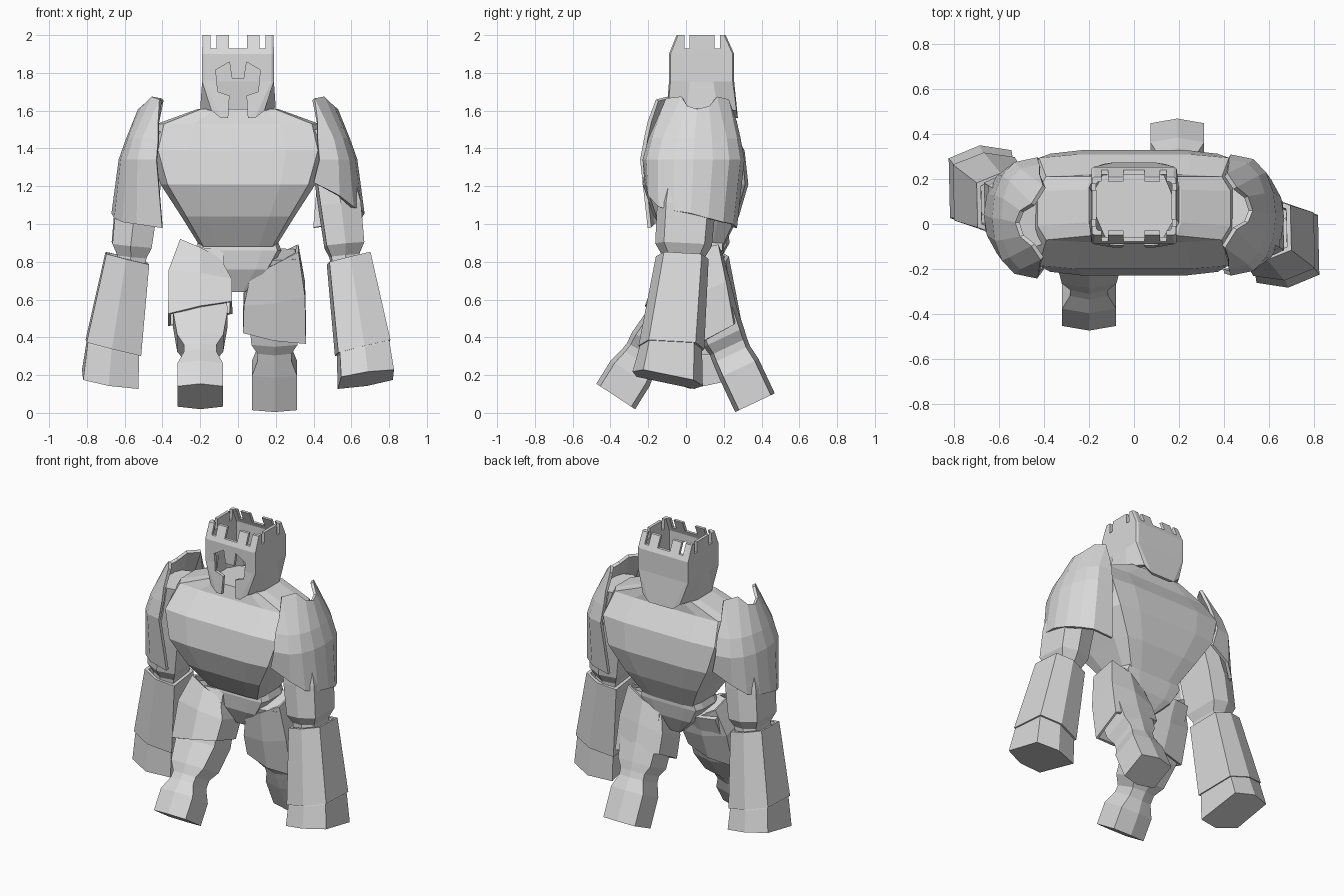
import bpy, bmesh
from math import sin, cos, pi
from mathutils import Matrix

cube = bpy.data.objects.get("Cube")
if cube:
    bpy.data.objects.remove(cube, do_unlink=True)

stone = bpy.data.materials.new("light_grey_stone")
stone.use_nodes = True
stone.diffuse_color = (0.7, 0.7, 0.7, 1)
stone.node_tree.nodes["Principled BSDF"].inputs["Base Color"].default_value = (0.7, 0.7, 0.7, 1)


def loft(name, rows, closed=True, caps=True, wrap=False):
    """Skin a list of equal-length point rows into one flat-shaded object."""
    bm = bmesh.new()
    grid = [[bm.verts.new(p) for p in row] for row in rows]
    n = len(grid[0])
    pairs = list(zip(grid, grid[1:]))
    if wrap:
        pairs.append((grid[-1], grid[0]))
    for a, b in pairs:
        for i in range(n if closed else n - 1):
            j = (i + 1) % n
            bm.faces.new((a[i], a[j], b[j], b[i]))
    if caps:
        bm.faces.new(grid[0])
        bm.faces.new(grid[-1])
    bmesh.ops.recalc_face_normals(bm, faces=bm.faces)
    mesh = bpy.data.meshes.new(name)
    bm.to_mesh(mesh)
    bm.free()
    mesh.materials.append(stone)
    ob = bpy.data.objects.new(name, mesh)
    bpy.context.collection.objects.link(ob)
    return ob


def solidify(ob, thickness):
    mod = ob.modifiers.new("thickness", "SOLIDIFY")
    mod.thickness = thickness
    mod.offset = 0


def cut(ob, cutter):
    mod = ob.modifiers.new("cut", "BOOLEAN")
    mod.operation = "DIFFERENCE"
    mod.solver = "EXACT"
    mod.object = cutter
    bpy.context.view_layer.objects.active = ob
    bpy.ops.object.modifier_apply(modifier=mod.name)
    bpy.data.objects.remove(cutter, do_unlink=True)


def box(x0, x1, y0, y1, z0, z1):
    return loft("cutter", [[(x0, y0, z), (x1, y0, z), (x1, y1, z), (x0, y1, z)]
                           for z in (z0, z1)])


# Torso and pelvis: twelve-sided rings
def body_ring(z, w, front, back):
    d = back - front
    half = [(0.55 * w, front), (0.91 * w, front + 0.03 * d), (w, front + 0.24 * d),
            (w, back - 0.24 * d), (0.91 * w, back - 0.03 * d), (0.55 * w, back)]
    return [(x, y, z) for x, y in half] + [(-x, y, z) for x, y in reversed(half)]


loft("torso", [body_ring(*r) for r in (
    (1.61, 0.21, -0.06, 0.22), (1.53, 0.43, -0.08, 0.22), (1.39, 0.465, -0.2, 0.31),
    (1.21, 0.41, -0.23, 0.33), (1.04, 0.3, -0.17, 0.28), (0.88, 0.2, -0.06, 0.2))])
loft("pelvis", [body_ring(*r) for r in (
    (0.96, 0.19, -0.03, 0.2), (0.86, 0.23, -0.05, 0.2),
    (0.76, 0.17, -0.04, 0.18), (0.64, 0.04, 0.02, 0.12))])


# Helmet: hollow boxy tube with battlements, a visor slot and a faceted chin and nape
def head_ring(z, wf, wb, front, back, chin=0.012, dip=0.0, inset=0.0):
    wf, wb, front, back = wf - inset, wb - inset, front + inset, back - inset
    half = [(wf - chin, front, z), (wf, front + 0.008, z + dip),
            (wb, front + 0.11, z + 1.3 * dip), (wb, back - 0.11, z + 1.3 * dip),
            (wf, back - 0.008, z + dip), (wf - chin, back, z)]
    return half + [(-x, y, h) for x, y, h in reversed(half)]


helmet_rows = [(1.56, 0.14, 0.2, -0.105, 0.275, 0.05, 0.04), (1.755, 0.19, 0.19, -0.09, 0.255),
               (1.9, 0.19, 0.19, -0.09, 0.255), (2.0, 0.188, 0.188, -0.05, 0.21)]
helmet = loft("helmet", [head_ring(*r) for r in helmet_rows]
              + [head_ring(*r, inset=0.02) for r in reversed(helmet_rows)],
              caps=False, wrap=True)
slot = [(0.032, 1.77), (0.046, 1.858), (0.118, 1.815), (0.107, 1.7),
        (0.045, 1.68), (0.056, 1.5)]
outline = slot + [(-x, z) for x, z in reversed(slot)]
cut(helmet, loft("cutter", [[(x, y, z) for x, z in outline] for y in (-0.3, 0.0)]))
for x, h in ((-0.13, 0.015), (0, 0.047), (0.13, 0.015)):
    cut(helmet, box(x - h, x + h, -0.4, 0.5, 1.93, 2.1))
for y in (0.005, 0.165):
    cut(helmet, box(-0.4, 0.4, y - 0.014, y + 0.014, 1.93, 2.1))


# Arms: the right one is the left one turned half around
HEX = [(-0.88, -0.9), (0.05, -1.02), (0.96, -0.7), (0.92, 0.78), (0.03, 1.05), (-1, 0.8)]


def arm_ring(x, y, z, sx, sy, kx=0.25, ky=-0.05):
    return [(x + u * sx, y + v * sy, z + kx * u * sx + ky * v * sy) for u, v in HEX]


def shoulder_row(heights, x_in, x_out, front, back):
    mid, half = (front + back) / 2, (back - front) / 2
    pts = []
    for i, z in enumerate(heights):
        a = -pi / 2 + pi * i / 8
        pts.append((x_in + (x_out - x_in) * max(cos(a), 0) ** 0.7, mid + half * sin(a), z))
    return pts


# Pauldron rim with two blunt horns and a dip between them
HORNS = [(0.42, -0.15, 1.54), (0.4, -0.1, 1.66), (0.45, -0.02, 1.67), (0.5, 0.01, 1.62),
         (0.52, 0.06, 1.605), (0.5, 0.12, 1.62), (0.45, 0.16, 1.67), (0.41, 0.22, 1.655),
         (0.42, 0.26, 1.54)]
HEM = (1.22, 1.15, 1.09, 1.07, 1.055, 1.03, 1.01, 1.0, 0.98)

turn = Matrix.Translation((0, 0.067, 0)) @ Matrix.Rotation(pi, 4, "Z")
for side in ("left", "right"):
    upper = loft(side + "_upper_arm", [arm_ring(*r, kx=0.1) for r in (
        (0.46, 0.04, 1.5, 0.09, 0.13), (0.54, 0, 1.1, 0.115, 0.15),
        (0.565, -0.015, 0.89, 0.108, 0.145), (0.565, -0.015, 0.83, 0.08, 0.11),
        (0.58, -0.02, 0.74, 0.08, 0.11))])
    forearm = loft(side + "_forearm", [arm_ring(*r) for r in (
        (0.59, -0.025, 0.76, 0.095, 0.11), (0.588, -0.022, 0.82, 0.098, 0.115),
        (0.588, -0.022, 0.82, 0.118, 0.135), (0.663, -0.08, 0.345, 0.15, 0.168),
        (0.663, -0.08, 0.345, 0.12, 0.14))])
    hand = loft(side + "_hand", [arm_ring(*r) for r in (
        (0.66, -0.077, 0.4, 0.12, 0.14), (0.665, -0.083, 0.34, 0.142, 0.16),
        (0.68, -0.1, 0.18, 0.152, 0.18, 0.16, -0.2))])
    pauldron = loft(side + "_pauldron", [
        HORNS,
        shoulder_row((1.45,) * 9, 0.42, 0.583, -0.19, 0.28),
        shoulder_row((1.34,) * 9, 0.43, 0.622, -0.22, 0.3),
        shoulder_row(HEM, 0.4, 0.66, -0.21, 0.26)], closed=False, caps=False)
    solidify(pauldron, 0.02)
    if side == "right":
        for ob in (upper, forearm, hand, pauldron):
            ob.data.transform(turn)


# Legs: hexagonal sections tilted along a stride, one forward and one back
def leg_ring(x, y, z, w, d, tilt, kx=0.0):
    sec = [(-w, -0.8 * d), (0, -d), (w, -0.8 * d), (w, 0.8 * d), (0, d), (-w, 0.8 * d)]
    return [(x + u, y + v * cos(tilt), z + v * sin(tilt) + kx * u) for u, v in sec]


# Each stride: centre x, leg stations (y, z, width, depth, tilt), guard stations (+ slope)
strides = {
    "right": (-0.2,
              [(-0.372, 0.087, 0.12, 0.123, -0.58), (-0.295, 0.21, 0.12, 0.123, -0.58),
               (-0.25, 0.28, 0.085, 0.105, -0.58), (-0.22, 0.32, 0.085, 0.105, -0.5),
               (-0.18, 0.37, 0.122, 0.12, -0.5), (-0.09, 0.5, 0.145, 0.12, -0.45),
               (0.05, 0.84, 0.12, 0.12, -0.3)],
              [(0.03, 0.84, 0.1, 0.11, -0.3, -0.5), (-0.02, 0.7, 0.16, 0.13, -0.3, -0.15),
               (-0.085, 0.525, 0.163, 0.13, -0.3, 0.2)]),
    "left": (0.193,
             [(0.365, 0.054, 0.12, 0.116, 0.44), (0.28, 0.235, 0.12, 0.116, 0.44),
              (0.24, 0.31, 0.09, 0.108, 0.44), (0.225, 0.35, 0.09, 0.108, 0.44),
              (0.2, 0.4, 0.122, 0.118, 0.44), (0.15, 0.55, 0.135, 0.118, 0.44),
              (0.07, 0.84, 0.11, 0.11, 0.3)],
             [(0.08, 0.81, 0.12, 0.11, 0.22, 0.5), (0.115, 0.63, 0.155, 0.125, 0.4, 0.15),
              (0.158, 0.445, 0.16, 0.13, 0.5, -0.18)]),
}
for side, (x, leg, plate) in strides.items():
    loft(side + "_leg", [leg_ring(x, *r) for r in leg])
    guard = loft(side + "_thigh_guard", [leg_ring(x, *r) for r in plate], caps=False)
    solidify(guard, 0.018)
